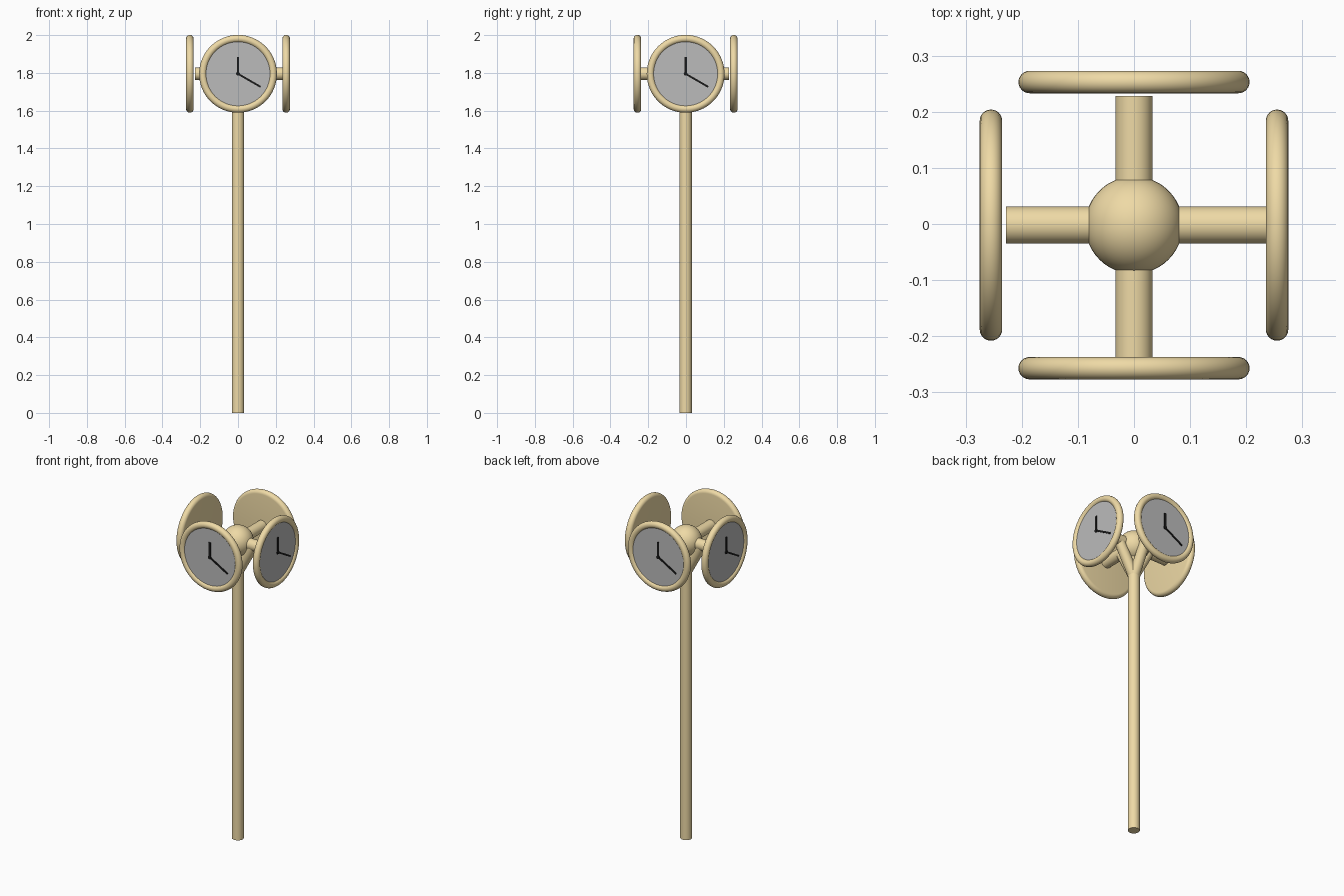
import bpy, bmesh, math
from mathutils import Vector, Matrix

if "Cube" in bpy.data.objects:
    bpy.data.objects.remove(bpy.data.objects["Cube"])

HUB = Vector((0.0, -0.002, 1.795))   # centre of the clock cluster


def material(name, rgb):
    m = bpy.data.materials.new(name)
    m.diffuse_color = (*rgb, 1)
    m.use_nodes = True
    m.node_tree.nodes["Principled BSDF"].inputs["Base Color"].default_value = m.diffuse_color
    return m


TAN = material("painted_tan", (0.86, 0.70, 0.38))
GREY = material("dial_grey", (0.5, 0.5, 0.5))
BLACK = material("hand_black", (0.01, 0.01, 0.01))


def finish(name, bm, mat, matrix=Matrix()):
    bmesh.ops.recalc_face_normals(bm, faces=bm.faces)
    me = bpy.data.meshes.new(name)
    bm.to_mesh(me)
    bm.free()
    me.transform(matrix)
    me.materials.append(mat)
    ob = bpy.data.objects.new(name, me)
    bpy.context.collection.objects.link(ob)
    bpy.context.view_layer.objects.active = ob
    ob.select_set(True)
    bpy.ops.object.shade_smooth_by_angle(angle=math.radians(35))
    ob.select_set(False)
    return ob


def rod(name, a, b, r, mat=TAN, matrix=Matrix(), sides=32):
    a, b = Vector(a), Vector(b)
    d = b - a
    m = Matrix.Translation((a + b) / 2) @ d.to_track_quat('Z', 'Y').to_matrix().to_4x4()
    bm = bmesh.new()
    bmesh.ops.create_cone(bm, cap_ends=True, segments=sides, radius1=r, radius2=r,
                          depth=d.length, matrix=m)
    return finish(name, bm, mat, matrix)


def clock_case(name, matrix):
    # solid back plus rounded rim, turned around the y axis
    rim = [math.radians(90 - 15 * i) for i in range(18)]
    prof = [(0, -0.235)] + [(0.186 + 0.02 * math.cos(t), -0.255 + 0.02 * math.sin(t))
                            for t in rim]
    prof += [(0.168, -0.262), (0, -0.262)]
    bm = bmesh.new()
    vs = [bm.verts.new((r, y, 0)) for r, y in prof]
    es = [bm.edges.new(p) for p in zip(vs, vs[1:])]
    bmesh.ops.spin(bm, geom=vs + es, cent=(0, 0, 0), axis=(0, 1, 0),
                   angle=math.tau, steps=64)
    bmesh.ops.remove_doubles(bm, verts=bm.verts, dist=1e-5)
    finish(name, bm, TAN, matrix)


def hand(name, length, angle, width, matrix):
    # flat bar pointing up, then turned clockwise as seen from the front
    bm = bmesh.new()
    bmesh.ops.create_cube(bm, size=1, matrix=Matrix.Rotation(angle, 4, 'Y')
                          @ Matrix.Translation((0, 0, length / 2 - 0.005))
                          @ Matrix.Diagonal((width, 0.004, length + 0.01, 1)))
    finish(name, bm, BLACK, matrix @ Matrix.Translation((0, -0.268, 0)))


# pole and central ball
rod("pole", (0, HUB.y, 0), HUB, 0.033)
bm = bmesh.new()
bmesh.ops.create_uvsphere(bm, u_segments=48, v_segments=24, radius=0.087)
finish("hub_ball", bm, TAN, Matrix.Translation(HUB))

# four identical clocks with arm and brace
sides = (("front", 0, 0.24), ("right", 90, 0.24), ("back", 180, 0.23), ("left", 270, 0.228))
for side, deg, reach in sides:
    m = Matrix.Translation(HUB) @ Matrix.Rotation(math.radians(deg), 4, 'Z')
    rod(side + "_arm", (0, 0, 0), (0, -reach, 0), 0.033, matrix=m)
    rod(side + "_brace", (0, 0.0, -0.19), (0, -0.10, -0.01), 0.03, matrix=m)
    clock_case(side + "_clock_case", m)
    rod(side + "_dial", (0, -0.258, 0), (0, -0.266, 0), 0.172, GREY, m, 64)
    hand(side + "_hour_hand", 0.09, 0, 0.012, m)
    hand(side + "_minute_hand", 0.138, math.radians(120), 0.01, m)
    rod(side + "_hand_pin", (0, -0.264, 0), (0, -0.272, 0), 0.01, BLACK, m, 16)
